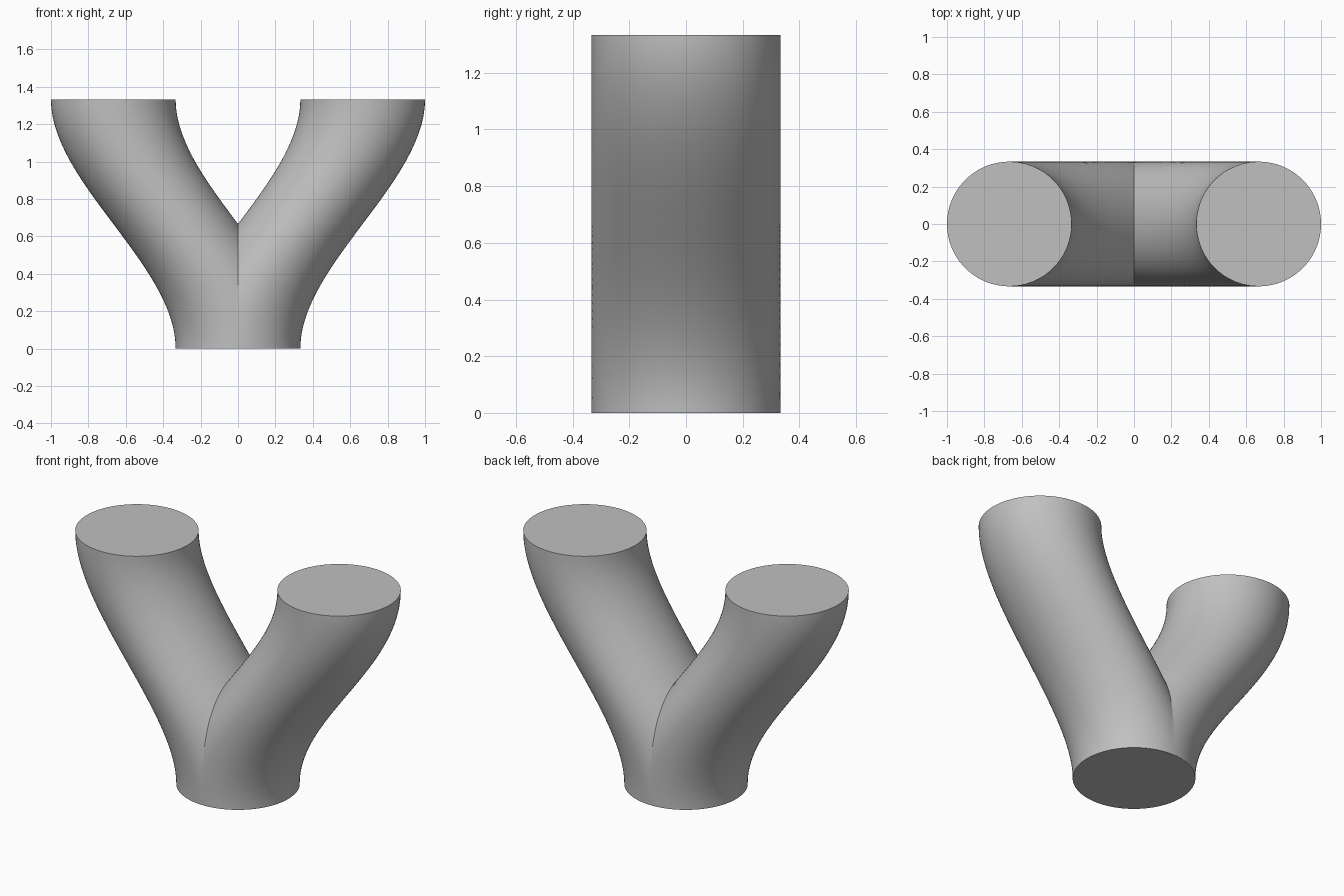
import bpy, bmesh
from math import pi, sin, cos, asin, acos, radians

cube = bpy.data.objects.get("Cube")
if cube:
    bpy.data.objects.remove(cube, do_unlink=True)

R = 1 / 3        # pipe radius
H = 4 * R        # total height
SPREAD = 2 * R   # sideways offset of each branch top
SEG = 96         # segments around a branch


def ease(t):
    return t * t * (3 - 2 * t)


def ease_inverse(s):
    return 0.5 - sin(asin(1 - 2 * s) / 3)


# Ring heights: even steps, plus extra rings that follow the crease evenly
steps = {round(i / 48, 5) for i in range(49)}
steps |= {round(ease_inverse(sin(i * pi / 64) / 2), 5) for i in range(1, 32)}

# One branch: horizontal arcs cut off at the middle plane, full circles above the fork
bm = bmesh.new()
rings = []
for t in sorted(steps):
    centre = SPREAD * ease(t)
    reach = acos(max(-1, -centre / R))
    ring = []
    for i in range(SEG + 1):
        a = reach * (2 * i / SEG - 1)
        x = centre + R * cos(a)
        if i in (0, SEG) and t <= 0.5:
            x = 0
        ring.append(bm.verts.new((x, R * sin(a), H * t)))
    rings.append(ring)
for low, high in zip(rings, rings[1:]):
    for i in range(SEG):
        bm.faces.new((low[i], low[i + 1], high[i + 1], high[i]))

# End caps
bm.faces.new(rings[0][::-1])
bm.faces.new(rings[-1][:-1])
bmesh.ops.remove_doubles(bm, verts=bm.verts, dist=1e-5)

# Opposite branch, welded along the crease
geom = bm.verts[:] + bm.edges[:] + bm.faces[:]
bmesh.ops.mirror(bm, geom=geom, axis='X', merge_dist=1e-5)
bmesh.ops.remove_doubles(bm, verts=bm.verts, dist=1e-5)
bmesh.ops.recalc_face_normals(bm, faces=bm.faces)

mesh = bpy.data.meshes.new("forked_pipe")
bm.to_mesh(mesh)
bm.free()
pipe = bpy.data.objects.new("forked_pipe", mesh)
bpy.context.collection.objects.link(pipe)

# Plain grey
grey = bpy.data.materials.new("plain_grey")
grey.use_nodes = True
colour = (0.53, 0.53, 0.53, 1)
grey.diffuse_color = colour
grey.node_tree.nodes["Principled BSDF"].inputs["Base Color"].default_value = colour
mesh.materials.append(grey)

# Smooth sides, sharp crease and rims
bpy.ops.object.select_all(action='DESELECT')
pipe.select_set(True)
bpy.context.view_layer.objects.active = pipe
bpy.ops.object.shade_smooth_by_angle(angle=radians(15))
